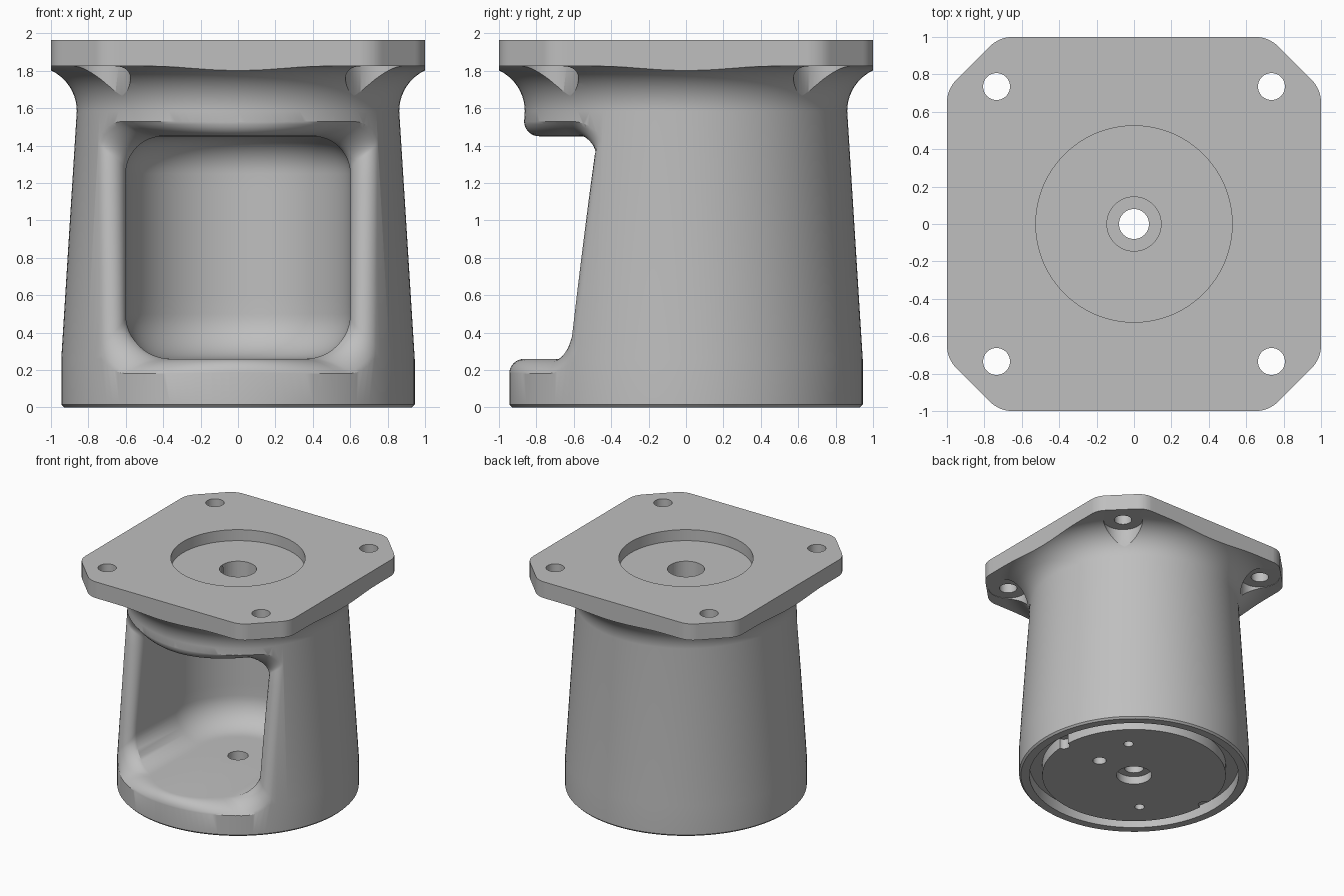
import bpy, bmesh
from math import sin, cos, pi, sqrt, radians
from mathutils import Vector

if "Cube" in bpy.data.objects:
    bpy.data.objects.remove(bpy.data.objects["Cube"])

grey = bpy.data.materials.new("machined_grey")
grey.use_nodes = True
grey.diffuse_color = (0.52, 0.52, 0.52, 1)
grey.node_tree.nodes["Principled BSDF"].inputs["Base Color"].default_value = grey.diffuse_color


def skin(name, rings):
    """Closed solid skinned over a list of equal-length point rings."""
    bm = bmesh.new()
    grid = [[bm.verts.new(p) for p in ring] for ring in rings]
    for a, b in zip(grid, grid[1:]):
        for i in range(len(a) - 1):
            bm.faces.new((a[i], a[i + 1], b[i + 1], b[i]))
    bmesh.ops.remove_doubles(bm, verts=bm.verts, dist=1e-5)
    bmesh.ops.holes_fill(bm, edges=[e for e in bm.edges if e.is_boundary], sides=0)
    bmesh.ops.recalc_face_normals(bm, faces=bm.faces)
    mesh = bpy.data.meshes.new(name)
    bm.to_mesh(mesh)
    bm.free()
    mesh.materials.append(grey)
    obj = bpy.data.objects.new(name, mesh)
    bpy.context.collection.objects.link(obj)
    return obj


def lathe(name, profile, steps=128, at=(0, 0)):
    return skin(name, [[(at[0] + r * cos(a), at[1] + r * sin(a), z) for r, z in profile]
                       for a in (2 * pi * i / steps for i in range(steps + 1))])


def drill(name, r, z0, z1, at=(0, 0)):
    return lathe(name, [(0, z0), (r, z0), (r, z1), (0, z1)], 48, at)


def combine(target, tool, operation="DIFFERENCE"):
    mod = target.modifiers.new("cut", "BOOLEAN")
    mod.operation, mod.solver, mod.object = operation, "EXACT", tool
    bpy.context.view_layer.objects.active = target
    bpy.ops.object.modifier_apply(modifier=mod.name)
    bpy.data.objects.remove(tool)


# Tapered body with underside groove, flared neck and top register
BASE_R, NECK_R, BASE_Z, NECK_Z, FLARE = 0.945, 0.862, 0.26, 1.585, 0.24
flare = [(NECK_R + FLARE * (1 - cos(a)), NECK_Z + FLARE * sin(a))
         for a in (pi / 2 * i / 14 for i in range(15))]
profile = [(0, 0.07), (0.145, 0.07), (0.145, 0), (0.755, 0), (0.755, 0.1), (0.86, 0.1),
           (0.86, 0), (0.93, 0), (BASE_R, 0.015), (BASE_R, BASE_Z), *flare,
           (1.5, 1.825), (1.5, 1.965), (0.525, 1.965), (0.525, 1.87), (0, 1.87)]
body = lathe("motor_mount_body", profile)

# Square flange outline with blended corner chamfers trims the neck
RB = 0.169
outline = []
for q in range(4):
    for cx, cy, start in ((1 - RB, 0.65, 0), (0.65, 1 - RB, 45)):
        for i in range(9):
            a = radians(start + 45 * i / 8)
            x, y = cx + RB * cos(a), cy + RB * sin(a)
            t = q * pi / 2
            outline.append((x * cos(t) - y * sin(t), x * sin(t) + y * cos(t)))
outline.append(outline[0])
combine(body, skin("flange_outline", [[(x, y, z) for x, y in outline] for z in (-0.2, 2.2)]),
        "INTERSECT")


# Front window: U-shaped pocket whose mouth is rounded into the outer wall
def half_section(w, z0, z1, rb, rt):
    """Right half of a rounded rectangle as (x, z, normal x, normal z)."""
    pts = [((w - rb) * i / 12, z0, 0, -1) for i in range(12)]
    for i in range(13):
        a = pi / 2 * i / 12
        pts.append((w - rb + rb * sin(a), z0 + rb - rb * cos(a), sin(a), -cos(a)))
    for i in range(1, 8):
        pts.append((w, z0 + rb + (z1 - rt - z0 - rb) * i / 8, 1, 0))
    for i in range(13):
        a = pi / 2 * i / 12
        pts.append((w - rt + rt * cos(a), z1 - rt + rt * sin(a), cos(a), sin(a)))
    pts += [((w - rt) * (11 - i) / 12, z1, 0, 1) for i in range(12)]
    return pts


def wall_radius(z):
    t = max(0, (z - BASE_Z) / (NECK_Z - BASE_Z))
    return BASE_R + (NECK_R - BASE_R) * t


EDGE, W, Z0, Z1 = 0.08, 0.6, 0.26, 1.45
inner = half_section(W, Z0, Z1, 0.24, 0.2)
centres = half_section(W + EDGE, Z0 - EDGE, Z1 + EDGE, 0.14, 0.12)


def mouth_ring(t):
    ring = []
    for (px, pz, _, _), (cx, cz, nx, nz) in zip(inner, centres):
        cy = -sqrt((wall_radius(cz) - EDGE) ** 2 - cx * cx)
        c, n = Vector((cx, cy, cz)), Vector((nx, 0, nz))
        outward = Vector((cx, cy, 0)).normalized()
        radius = EDGE + (0.001 if t == 1 else 0)
        p = c + (-n).slerp(outward, t) * radius
        nominal = c - n * EDGE
        ring.append(p + (Vector((px, cy, pz)) - nominal) * (1 - t))
    return ring


mouth = [mouth_ring(1 - i / 8) for i in range(9)]
mouth.insert(0, [Vector((p.x, -1.4, p.z)) for p in mouth[0]])
back = [[(p[0] * cos(a), p[0] * sin(a), p[1]) for p in inner]
        for a in (pi * i / 56 for i in range(57))]
mirrored = [[(-p.x, p.y, p.z) for p in ring] for ring in reversed(mouth)]
combine(body, skin("window_pocket", mouth + back + mirrored))

# Shaft bores through the top plate and floor
combine(body, drill("top_bore", 0.145, 1.3, 2.1))
combine(body, drill("floor_bore", 0.08, -0.2, 0.5))

# Flange bolt holes with spot faces cut into the neck flare
for sx in (-1, 1):
    for sy in (-1, 1):
        at = (sx * 0.735, sy * 0.735)
        combine(body, drill("spot_face", 0.16, 1.5, 1.828, at))
        combine(body, drill("bolt_hole", 0.072, 1.7, 2.1, at))

# Blind holes and edge notches in the underside disc
for x, y, r in ((0.37, 0, 0.055), (0.365, 0.365, 0.04), (-0.37, -0.37, 0.04)):
    combine(body, drill("blind_hole", r, -0.1, 0.12, (x, y)))
for sx in (-1, 1):
    combine(body, drill("disc_notch", 0.05, -0.1, 0.09, (sx * 0.755, 0)))

# Smooth shading with crisp machined edges
bpy.ops.object.select_all(action="DESELECT")
body.select_set(True)
bpy.context.view_layer.objects.active = body
bpy.ops.object.shade_smooth_by_angle(angle=radians(30))
